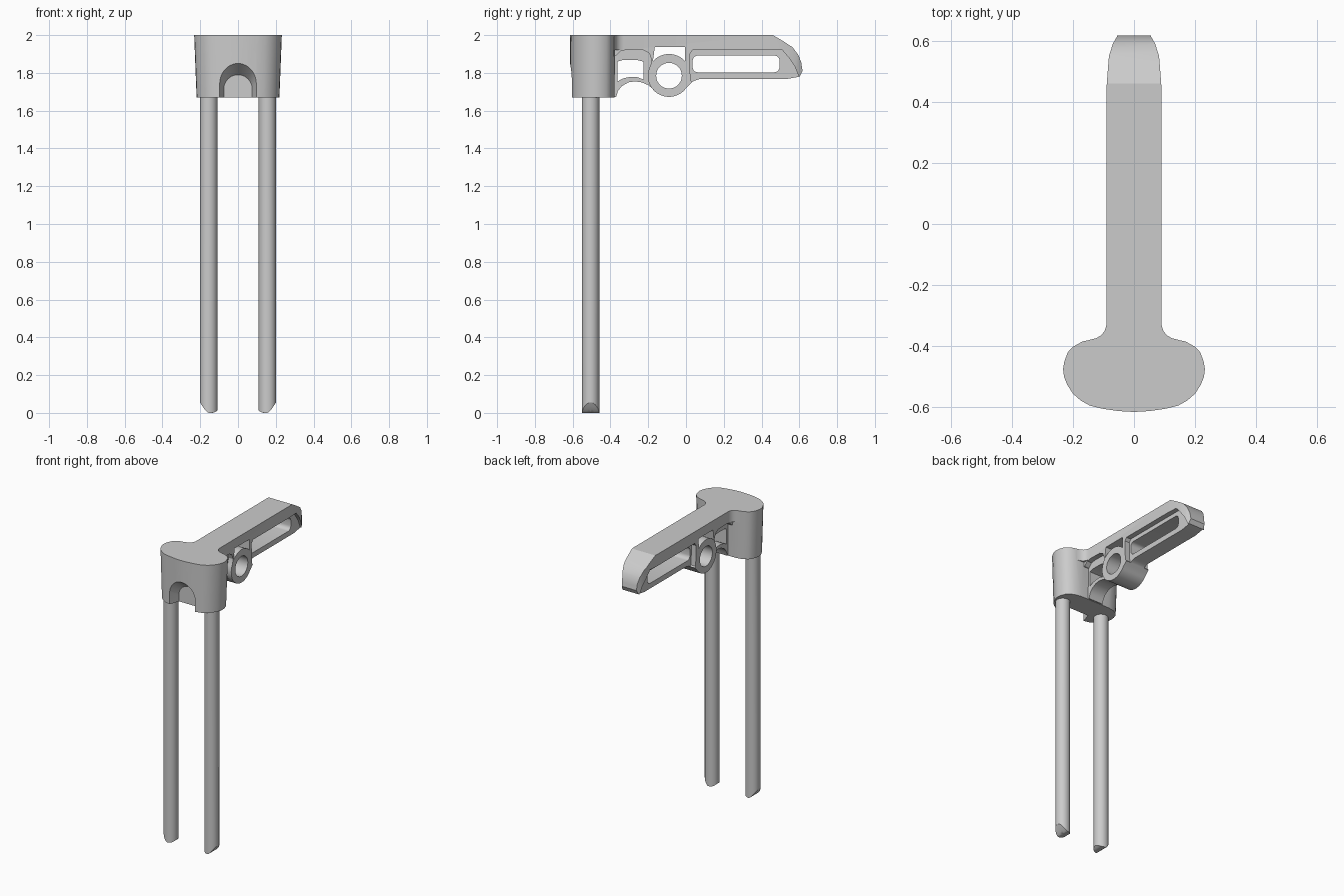
import bpy, bmesh, math

if "Cube" in bpy.data.objects:
    bpy.data.objects.remove(bpy.data.objects["Cube"])


def prism(name, pts, axis, a, b, pts2=None):
    """Closed prism (or loft to pts2) along an axis from a to b."""
    def place(p, t):
        return {'X': (t, p[0], p[1]), 'Y': (p[0], t, p[1]), 'Z': (p[0], p[1], t)}[axis]
    bm = bmesh.new()
    lo = [bm.verts.new(place(p, a)) for p in pts]
    hi = [bm.verts.new(place(p, b)) for p in (pts2 or pts)]
    n = len(pts)
    bm.faces.new(lo)
    bm.faces.new(hi)
    for i in range(n):
        bm.faces.new((lo[i], lo[(i + 1) % n], hi[(i + 1) % n], hi[i]))
    return finish(name, bm)


def finish(name, bm):
    bmesh.ops.recalc_face_normals(bm, faces=bm.faces[:])
    me = bpy.data.meshes.new(name)
    bm.to_mesh(me)
    bm.free()
    ob = bpy.data.objects.new(name, me)
    bpy.context.collection.objects.link(ob)
    return ob


def activate(ob):
    bpy.ops.object.select_all(action='DESELECT')
    ob.select_set(True)
    bpy.context.view_layer.objects.active = ob


def boolean(ob, tool, op='DIFFERENCE'):
    activate(ob)
    m = ob.modifiers.new("bool", 'BOOLEAN')
    m.object, m.operation, m.solver = tool, op, 'EXACT'
    bpy.ops.object.modifier_apply(modifier=m.name)
    bpy.data.objects.remove(tool, do_unlink=True)


def arc(cx, cy, r, a0, a1, n):
    return [(cx + r * math.cos(math.radians(a0 + (a1 - a0) * i / n)),
             cy + r * math.sin(math.radians(a0 + (a1 - a0) * i / n))) for i in range(n + 1)]


def mirrored(half):
    """Mirror a half outline across the first coordinate."""
    return half + [(-x, y) for x, y in reversed(half) if abs(x) > 1e-6]


def rounded(x0, x1, y0, y1, r):
    return (arc(x1 - r, y1 - r, r, 0, 90, 5) + arc(x0 + r, y1 - r, r, 90, 180, 5)
            + arc(x0 + r, y0 + r, r, 180, 270, 5) + arc(x1 - r, y0 + r, r, 270, 360, 5))


RING = (-0.09, 1.785)

# Arm side silhouette with the ring lobe underneath
silhouette = [(-0.42, 2.0), (0.46, 2.0), (0.515, 1.968), (0.565, 1.935), (0.595, 1.895),
              (0.61, 1.855), (0.617, 1.81), (0.602, 1.78), (0.53, 1.767),
              (0.07, 1.767), (0.04, 1.757), (0.018, 1.737)]
silhouette += arc(*RING, 0.112, -35, -145, 16)
silhouette += [(-0.20, 1.735), (-0.235, 1.75), (-0.27, 1.755), (-0.305, 1.75),
               (-0.34, 1.73), (-0.36, 1.705), (-0.37, 1.672), (-0.42, 1.672)]
arm = prism("handle", silhouette, 'X', -0.09, 0.09)

# Narrowing tip in plan
plan = mirrored([(0.12, -0.7), (0.12, 0.3), (0.0915, 0.40), (0.089, 0.46), (0.082, 0.55),
                 (0.069, 0.59), (0.056, 0.613), (0.053, 0.65)])
boolean(arm, prism("tip_plan", plan, 'Z', 1.5, 2.2), 'INTERSECT')

# Sunken side panels on both sides
slot_panel = [(0.034, 1.92), (0.51, 1.92), (0.545, 1.88), (0.575, 1.835), (0.60, 1.775),
              (0.61, 1.74), (0.045, 1.74), (0.026, 1.76), (0.022, 1.80), (0.02, 1.90)]
neck_panel = [(-0.45, 1.64), (-0.45, 1.88), (-0.372, 1.89), (-0.345, 1.917), (-0.31, 1.922),
              (-0.225, 1.92), (-0.195, 1.905), (-0.182, 1.87)]
neck_panel += arc(*RING, 0.112, 150, 225, 8) + [(-0.17, 1.64)]
for side in (-1, 1):
    for panel in (slot_panel, neck_panel):
        boolean(arm, prism("panel_cutter", panel, 'X', side * 0.055, side * 0.15))

# Openings right through
windows = [arc(*RING, 0.068, 0, 348.75, 31),
           rounded(0.035, 0.495, 1.803, 1.892, 0.028),
           [(-0.165, 1.937), (-0.005, 1.937)] + arc(*RING, 0.115, 42, 138, 12),
           [(-0.362, 1.86), (-0.335, 1.868), (-0.26, 1.868), (-0.225, 1.86), (-0.225, 1.765),
            (-0.26, 1.778), (-0.30, 1.778), (-0.335, 1.77), (-0.362, 1.755)]]
for w in windows:
    boolean(arm, prism("window_cutter", w, 'X', -0.3, 0.3))

# Oval head, slightly narrower at the base
top = mirrored([(0, -0.615), (0.05, -0.612), (0.10, -0.605), (0.145, -0.594), (0.175, -0.577),
                (0.20, -0.555), (0.219, -0.525), (0.229, -0.50), (0.232, -0.475),
                (0.228, -0.45), (0.217, -0.42), (0.20, -0.402), (0.168, -0.384),
                (0.12, -0.375)])
base = [(x * 0.945, y * 0.98 - 0.011) for x, y in top]
head = prism("head", base, 'Z', 1.67, 2.0, top)

# Arched recess in the front of the head
def arch(r, cz):
    return [(r, 1.55)] + arc(0, cz, r, 0, 180, 20) + [(-r, 1.55)]
boolean(head, prism("arch_cutter", arch(0.124, 1.784), 'Y', -0.69, -0.535, arch(0.075, 1.715)))

# Small flares where the arm meets the head
flare = mirrored([(0.15, -0.40), (0.145, -0.379), (0.125, -0.374), (0.108, -0.365),
                  (0.096, -0.35), (0.09, -0.33)])
boolean(head, prism("flare", flare, 'Z', 1.92, 2.0), 'UNION')
boolean(arm, head, 'UNION')
objs = [arm]

# Two prongs with ends cut on a slant
for side, name in ((-1, "left_prong"), (1, "right_prong")):
    bm = bmesh.new()
    n, R = 32, 0.046
    loops = []
    for r, is_top in ((R, True), (R, False), (R * 0.75, False), (R * 0.5, False), (R * 0.25, False)):
        loop = []
        for i in range(n):
            t = 2 * math.pi * i / n
            u = math.cos(t) * r / R
            z = 0.055 * max(0, u) ** 1.4 + 0.015 * max(0, -u) ** 4
            loop.append(bm.verts.new((side * (0.155 + R * u), -0.505 + r * math.sin(t),
                                      1.68 if is_top else z)))
        loops.append(loop)
    for p, q in zip(loops, loops[1:]):
        for i in range(n):
            bm.faces.new((p[i], p[(i + 1) % n], q[(i + 1) % n], q[i]))
    bm.faces.new(loops[0])
    bm.faces.new(loops[-1])
    objs.append(finish(name, bm))

for ob in objs:
    activate(ob)
    bpy.ops.object.shade_smooth_by_angle(angle=math.radians(30))
